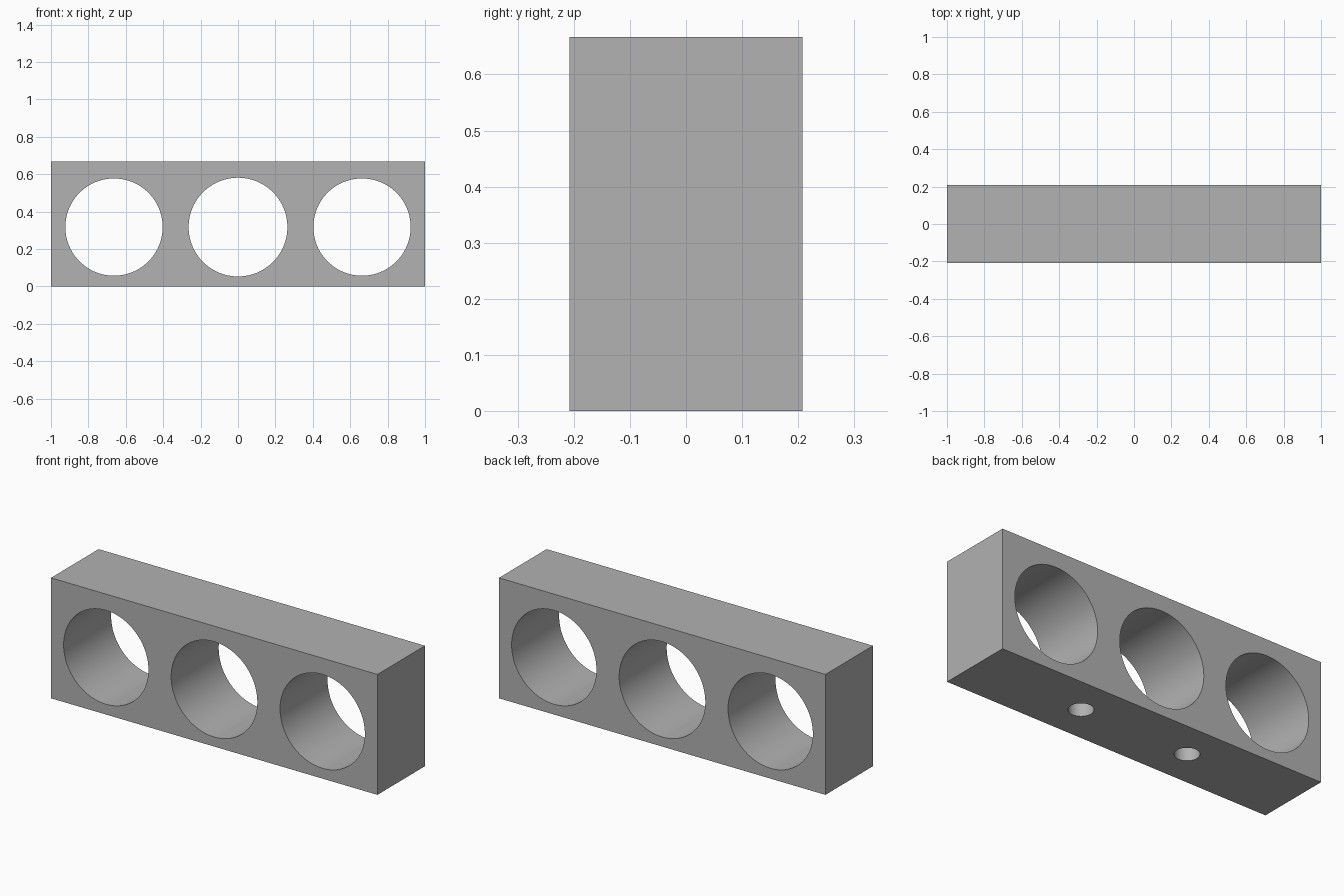
import bpy
from math import radians

if "Cube" in bpy.data.objects:
    bpy.data.objects.remove(bpy.data.objects["Cube"], do_unlink=True)

LENGTH, DEPTH, HEIGHT = 2.0, 0.416, 0.667

# Plain grey material
grey = bpy.data.materials.new("grey")
grey.use_nodes = True
colour = (0.445, 0.445, 0.445, 1)
grey.diffuse_color = colour
grey.node_tree.nodes["Principled BSDF"].inputs["Base Color"].default_value = colour

# Solid block
bpy.ops.mesh.primitive_cube_add(size=1, location=(0, 0, HEIGHT / 2))
block = bpy.context.object
block.name = "block"
block.scale = (LENGTH, DEPTH, HEIGHT)
bpy.ops.object.transform_apply(location=False, rotation=False, scale=True)
block.data.materials.append(grey)


def drill(name, radius, length, location, rotation=(0, 0, 0)):
    """Cut a round hole into the block."""
    bpy.ops.mesh.primitive_cylinder_add(vertices=96, radius=radius, depth=length,
                                        location=location, rotation=rotation)
    cutter = bpy.context.object
    cutter.name = name
    cutter.hide_render = True
    cutter.data.materials.append(grey)
    cut = block.modifiers.new(name, "BOOLEAN")
    cut.operation = "DIFFERENCE"
    cut.solver = "EXACT"
    cut.object = cutter
    bpy.ops.object.select_all(action="DESELECT")
    block.select_set(True)
    bpy.context.view_layer.objects.active = block
    bpy.ops.object.modifier_apply(modifier=cut.name)
    bpy.data.objects.remove(cutter, do_unlink=True)


# Three large through holes, the middle one slightly wider
for x, radius in ((-0.663, 0.26), (0, 0.264), (0.663, 0.26)):
    drill("through_hole_cutter", radius, DEPTH * 2, (x, 0, 0.317), (radians(90), 0, 0))

# Two blind screw holes in the underside, between the large holes
BLIND = 0.33
for x in (-0.333, 0.333):
    drill("screw_hole_cutter", 0.0625, BLIND * 2, (x, 0, 0))

# Smooth bores with crisp rims
bpy.ops.object.shade_smooth_by_angle(angle=radians(30))
